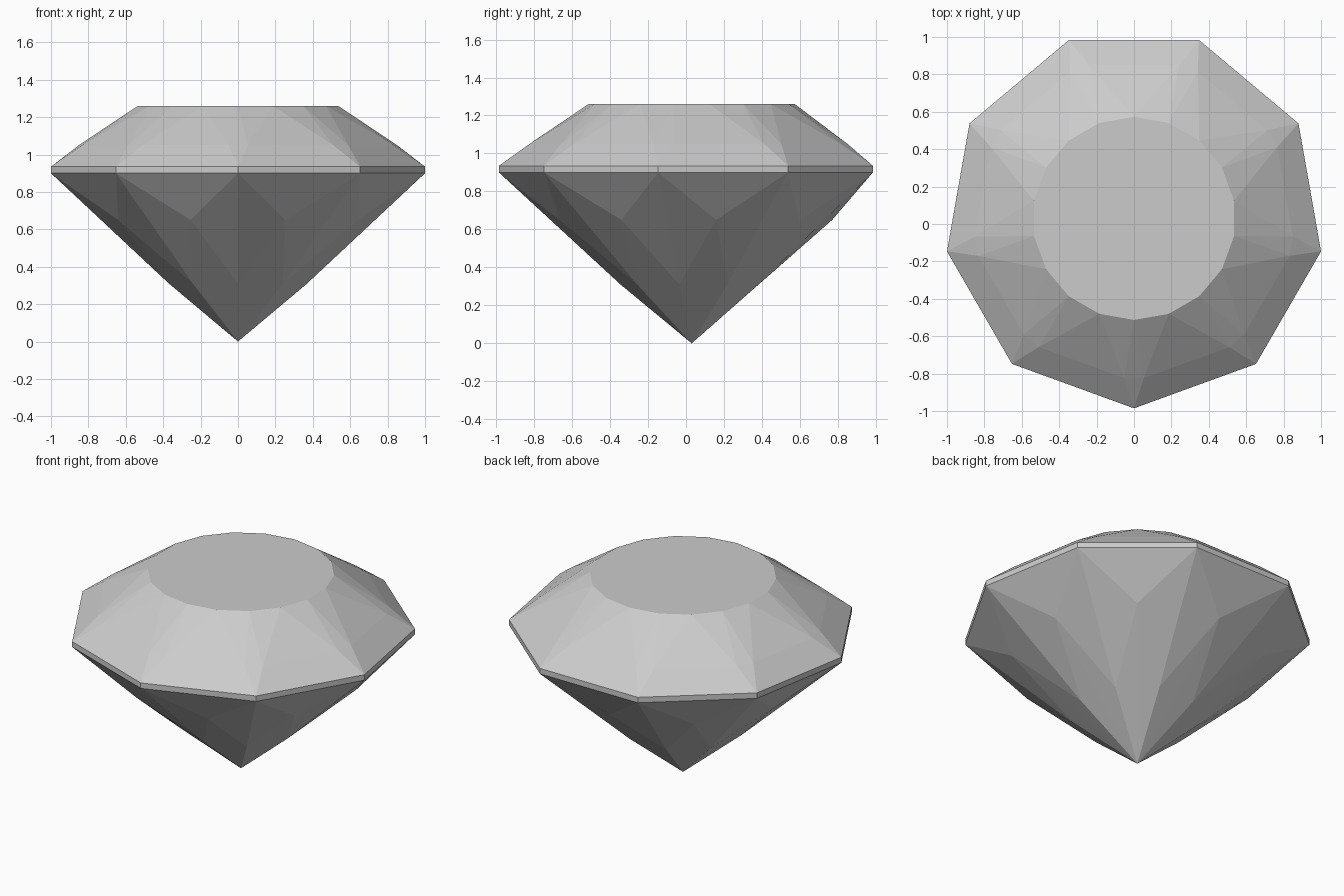
import bpy
import bmesh
from math import radians, cos, sin

cube = bpy.data.objects.get("Cube")
if cube:
    bpy.data.objects.remove(cube, do_unlink=True)

SIDES = 9
STEP = 360 / SIDES
CENTRE_Y = 0.03
GIRDLE_R = 1.0154

# One pale grey for the whole stone
grey = bpy.data.materials.new("pale_grey")
grey.use_nodes = True
colour = (0.6, 0.6, 0.6, 1)
grey.diffuse_color = colour
grey.node_tree.nodes["Principled BSDF"].inputs["Base Color"].default_value = colour

bm = bmesh.new()


def ring(radius, z, angles):
    """Vertices at the given angles, measured from the front corner."""
    return [bm.verts.new((radius * cos(radians(a - 90)),
                          CENTRE_Y + radius * sin(radians(a - 90)), z))
            for a in angles]


corners = [STEP * k for k in range(SIDES)]
middles = [a + STEP / 2 for a in corners]

# Rings from the bottom point up to the flat table
tip = bm.verts.new((0, CENTRE_Y, 0))
lower = ring(0.375, 0.31, corners)
kite = ring(0.74, 0.65, middles)
girdle_low = ring(GIRDLE_R, 0.90, corners)
girdle_top = ring(GIRDLE_R, 0.935, corners)
before = ring(0.856, 1.05, [a - 3.5 for a in corners])
after = ring(0.856, 1.05, [a + 3.5 for a in corners])
table_corner = ring(0.543, 1.26, corners)
table_middle = ring(0.543, 1.26, middles)

for k in range(SIDES):
    n = (k + 1) % SIDES
    facets = [
        # Pavilion
        (tip, lower[n], kite[k]), (tip, kite[k], lower[k]),
        (lower[k], kite[k], girdle_low[k]),
        (lower[n], girdle_low[n], kite[k]),
        (girdle_low[k], kite[k], girdle_low[n]),
        # Girdle band
        (girdle_low[k], girdle_low[n], girdle_top[n], girdle_top[k]),
        # Lower crown
        (girdle_top[k], after[k], before[k]),
        (girdle_top[k], girdle_top[n], before[n], after[k]),
        # Upper crown
        (before[k], after[k], table_corner[k]),
        (after[k], table_middle[k], table_corner[k]),
        (after[k], before[n], table_middle[k]),
        (before[n], table_corner[n], table_middle[k]),
    ]
    for facet in facets:
        bm.faces.new(facet)

# Table
bm.faces.new([v for pair in zip(table_corner, table_middle) for v in pair])
bmesh.ops.recalc_face_normals(bm, faces=bm.faces)

mesh = bpy.data.meshes.new("cut_gem")
bm.to_mesh(mesh)
bm.free()
mesh.materials.append(grey)
gem = bpy.data.objects.new("cut_gem", mesh)
bpy.context.collection.objects.link(gem)
